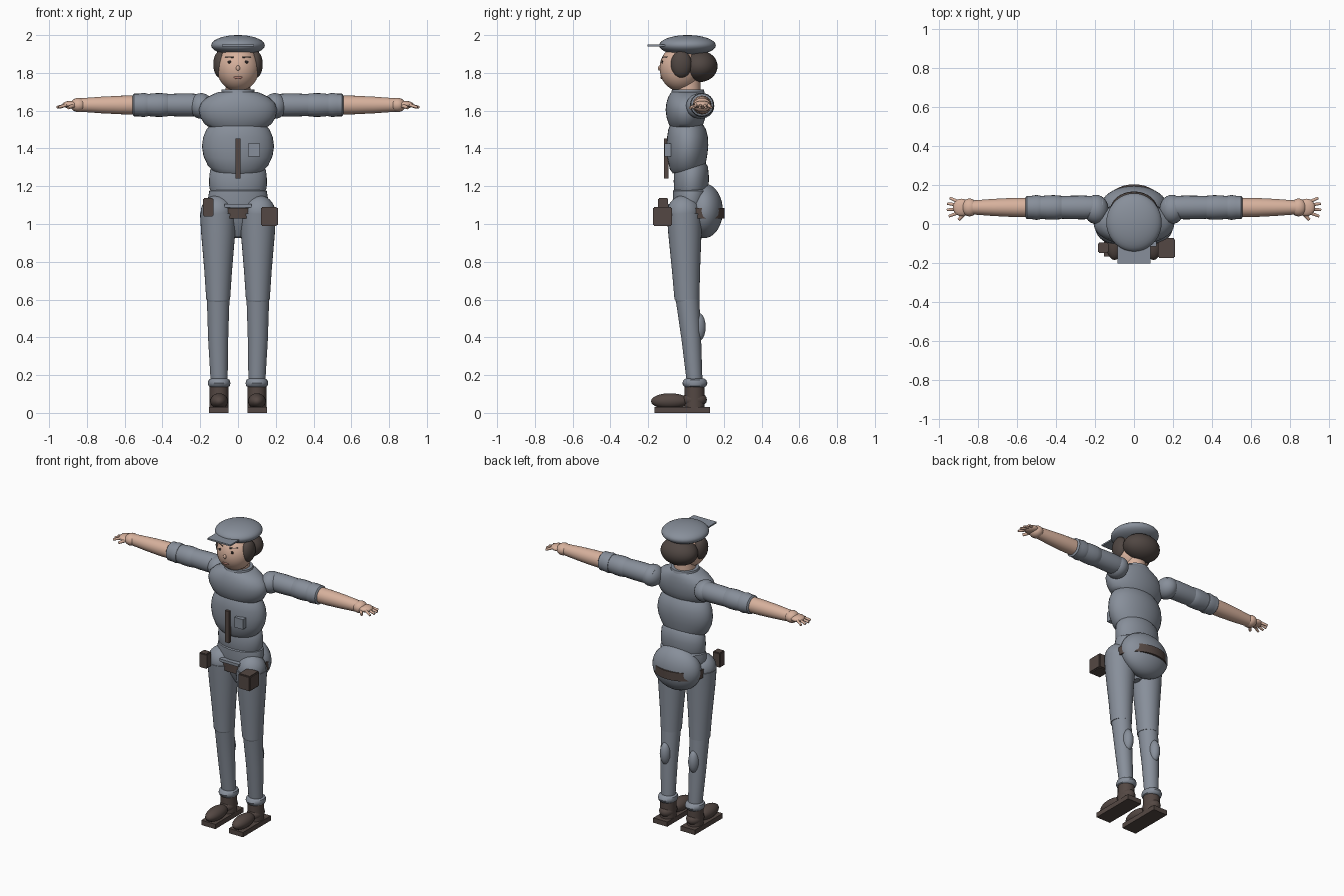
import bpy, bmesh, math
from mathutils import Matrix, Vector

if "Cube" in bpy.data.objects:
    bpy.data.objects.remove(bpy.data.objects["Cube"])


def material(name, rgb):
    m = bpy.data.materials.new(name)
    m.diffuse_color = (*rgb, 1)
    m.use_nodes = True
    m.node_tree.nodes["Principled BSDF"].inputs["Base Color"].default_value = m.diffuse_color
    return m


CLOTH = material("grey_cloth", (0.245, 0.275, 0.325))
SKIN = material("skin", (0.68, 0.44, 0.335))
HAIR = material("dark_hair", (0.08, 0.062, 0.055))
LEATHER = material("brown_leather", (0.088, 0.064, 0.056))
DARK = material("dark_eye", (0.02, 0.015, 0.015))
LIPS = material("lips", (0.42, 0.2, 0.16))


def finish(name, bm, mat):
    bmesh.ops.recalc_face_normals(bm, faces=bm.faces)
    me = bpy.data.meshes.new(name)
    bm.to_mesh(me)
    bm.free()
    me.materials.append(mat)
    ob = bpy.data.objects.new(name, me)
    bpy.context.collection.objects.link(ob)
    return ob


def ball(name, c, r, mat, seg=28):
    bm = bmesh.new()
    bmesh.ops.create_uvsphere(bm, u_segments=seg, v_segments=seg // 2, radius=1,
                              matrix=Matrix.Translation(c) @ Matrix.Diagonal((*r, 1)))
    return finish(name, bm, mat)


def box(name, lo, hi, mat, bevel=0.0):
    lo, hi = Vector(lo), Vector(hi)
    bm = bmesh.new()
    bmesh.ops.create_cube(bm, size=1, matrix=Matrix.Translation((lo + hi) / 2)
                          @ Matrix.Diagonal((*(hi - lo), 1)))
    if bevel:
        bmesh.ops.bevel(bm, geom=bm.edges[:], offset=bevel, segments=2, affect='EDGES')
    return finish(name, bm, mat)


def loft(name, rings, mat, axis='Z', n=32):
    """Upright rings: (x, y, z, rx, ry, tilt). Sideways rings: (x, y, z, ry, rz)."""
    bm = bmesh.new()
    loops = []
    for x, y, z, a, b, *tilt in rings:
        t = tilt[0] if tilt else 0
        loop = []
        for i in range(n):
            u, v = a * math.cos(math.tau * i / n), b * math.sin(math.tau * i / n)
            co = (x + u, y + v, z + v * t) if axis == 'Z' else (x, y + u, z + v)
            loop.append(bm.verts.new(co))
        loops.append(loop)
    for p, q in zip(loops, loops[1:]):
        for i in range(n):
            j = (i + 1) % n
            bm.faces.new((p[i], p[j], q[j], q[i]))
    bm.faces.new(loops[0])
    bm.faces.new(loops[-1])
    return finish(name, bm, mat)


def rod(name, p, q, r, mat):
    p, q = Vector(p), Vector(q)
    d = q - p
    bm = bmesh.new()
    bmesh.ops.create_cone(bm, cap_ends=True, segments=10, radius1=r, radius2=r * 0.75, depth=d.length,
                          matrix=Matrix.Translation((p + q) / 2) @ d.to_track_quat('Z', 'Y').to_matrix().to_4x4())
    return finish(name, bm, mat)


# Torso segments
loft("upper_chest", [(0, 0, 1.51, .15, .08), (0, 0, 1.53, .178, .092), (0, 0, 1.565, .199, .103),
                     (0, 0, 1.605, .207, .108), (0, 0.002, 1.64, .196, .106), (0, .005, 1.67, .165, .1),
                     (0, .008, 1.69, .125, .092), (0, .01, 1.70, .10, .085)], CLOTH)
loft("chest", [(0, .015, 1.285, .135, .085, .2), (0, .01, 1.31, .16, .096, .2), (0, .008, 1.36, .183, .106, .12),
               (0, .008, 1.41, .191, .11, .06), (0, .008, 1.46, .184, .108), (0, .006, 1.50, .167, .1),
               (0, .004, 1.525, .145, .088)], CLOTH)
loft("waist", [(0, .028, 1.165, .14, .085, .1), (0, .028, 1.19, .152, .092, .1), (0, .028, 1.24, .153, .093, .15),
               (0, .026, 1.285, .148, .09, .2), (0, .022, 1.31, .13, .08, .2)], CLOTH)
loft("pelvis", [(0, .02, .93, .02, .03), (0, .02, 1.0, .08, .07), (0, .02, 1.07, .145, .085),
                (0, .025, 1.13, .16, .095), (0, .03, 1.175, .152, .1), (0, .03, 1.19, .13, .085)], CLOTH)
ball("seat", (0, .095, 1.07), (.168, .1, .145), CLOTH, 36)
loft("belt", [(0, .06, 1.03, .168, .144), (0, .06, 1.085, .168, .144)], LEATHER, n=40)
box("belt_flap", (-.072, -.095, 1.088), (.072, -.03, 1.106), CLOTH)

# Neck and collar
loft("collar", [(0, .01, 1.685, .092, .09), (0, .01, 1.712, .086, .084)], CLOTH)
loft("neck", [(0, .01, 1.69, .066, .068), (0, .01, 1.80, .062, .064)], SKIN)

# Head
HC, HR = Vector((0, -.03, 1.825)), Vector((.112, .11, .122))
ball("head", HC, HR, SKIN, 36)
ball("back_hair", (0, .07, 1.835), (.122, .097, .084), HAIR, 32)
for s, side in ((-1, "right"), (1, "left")):
    ball(f"side_hair_{side}", (s * .093, -.025, 1.845), (.038, .056, .072), HAIR)


def face_y(x, z):
    k = 1 - ((x - HC.x) / HR.x) ** 2 - ((z - HC.z) / HR.z) ** 2
    return HC.y - HR.y * math.sqrt(max(k, 0))


# Face details
for s, side in ((-1, "right"), (1, "left")):
    ball(f"eye_{side}", (s * .045, face_y(.045, 1.858), 1.858), (.011, .004, .008), DARK, 12)
    rod(f"brow_{side}", (s * .025, face_y(.025, 1.882), 1.882),
        (s * .068, face_y(.068, 1.884), 1.884), .004, HAIR)
ball("nose", (0, face_y(0, 1.825), 1.825), (.011, .008, .014), SKIN, 14)
ball("mouth", (0, face_y(0, 1.775), 1.775), (.026, .005, .007), LIPS, 14)

# Cap with peak
ball("cap", (0, .008, 1.946), (.142, .15, .054), CLOTH, 36)
box("cap_peak", (-.085, -.203, 1.94), (.085, -.09, 1.95), CLOTH)

for s, side in ((-1, "right"), (1, "left")):
    Y, Z = .085, 1.63

    # Sleeve, roll and forearm
    def arm(name, pts, mat):
        loft(f"{name}_{side}", [(s * x, Y, z, r, r) for x, z, r in pts], mat, 'X', 24)
    ball(f"shoulder_{side}", (s * .195, .075, 1.625), (.064, .075, .068), CLOTH)
    arm("upper_sleeve", [(.16, Z, .05), (.2, Z, .058), (.26, Z, .061), (.33, Z, .06), (.39, Z, .057)], CLOTH)
    arm("elbow", [(.36, Z, .05), (.375, Z, .06), (.41, Z, .063), (.445, Z, .062), (.49, Z, .057)], CLOTH)
    arm("sleeve_roll", [(.475, Z, .05), (.48, Z, .06), (.5, Z, .064), (.525, Z, .06),
                        (.55, Z, .06), (.558, Z, .05)], CLOTH)
    arm("forearm", [(.54, Z, .05), (.62, Z, .049), (.72, Z, .044), (.83, Z, .036)], SKIN)
    # Hand
    ball(f"wrist_{side}", (s * .845, Y, Z), (.042, .046, .038), SKIN, 20)
    ball(f"palm_{side}", (s * .885, Y, 1.632), (.045, .045, .02), SKIN, 20)
    for i, (tx, ty) in enumerate(((.945, .133), (.958, .105), (.96, .073), (.95, .04))):
        rod(f"finger_{i + 1}_{side}", (s * .895, Y + (ty - Y) * .55, 1.635), (s * tx, ty, 1.617), .0095, SKIN)
    rod(f"thumb_{side}", (s * .865, .06, 1.628), (s * .9, .022, 1.615), .011, SKIN)

    # Leg
    X = s * .105
    ball(f"hip_{side}", (s * .11, -.012, 1.06), (.088, .088, .092), CLOTH)
    loft(f"thigh_{side}", [(X, -.008, 1.055, .096, .094), (X, -.006, .95, .09, .088),
                           (X, 0, .75, .073, .074), (X, .005, .60, .063, .066)], CLOTH)
    ball(f"knee_{side}", (X, .005, .60), (.06, .062, .035), CLOTH)
    loft(f"shin_{side}", [(X, .007, .61, .06, .063), (X, .028, .39, .053, .052),
                          (s * .1, .045, .17, .045, .042)], CLOTH)
    ball(f"calf_{side}", (X, .066, .455), (.034, .038, .075), CLOTH, 20)
    loft(f"trouser_cuff_{side}", [(s * .1, .047, .135, .045, .05), (s * .1, .047, .142, .056, .06),
                                  (s * .1, .047, .158, .06, .067), (s * .1, .047, .174, .056, .06),
                                  (s * .1, .047, .181, .045, .05)], CLOTH)
    # Boot
    loft(f"boot_shaft_{side}", [(s * .1, .045, .03, .05, .054), (s * .1, .045, .145, .05, .052)], LEATHER, n=24)
    ball(f"boot_heel_{side}", (s * .1, .045, .07), (.05, .066, .043), LEATHER, 20)
    ball(f"boot_toe_{side}", (s * .1, -.085, .062), (.047, .1, .042), LEATHER, 24)
    box(f"sole_{side}", (s * .102 - .052, -.168, 0), (s * .102 + .052, .127, .032), LEATHER)

# Gear
box("chest_strap", (-.014, -.116, 1.24), (.014, -.092, 1.452), LEATHER)
box("chest_pocket", (.054, -.115, 1.358), (.116, -.08, 1.425), CLOTH)
box("large_pouch", (.122, -.175, .99), (.211, -.073, 1.09), LEATHER, .006)
box("small_pouch", (-.186, -.148, 1.04), (-.13, -.094, 1.138), LEATHER, .005)

# Smooth shading with sharp edges kept
for ob in bpy.context.scene.objects:
    ob.select_set(True)
bpy.context.view_layer.objects.active = bpy.data.objects["chest"]
bpy.ops.object.shade_smooth_by_angle(angle=math.radians(40))
